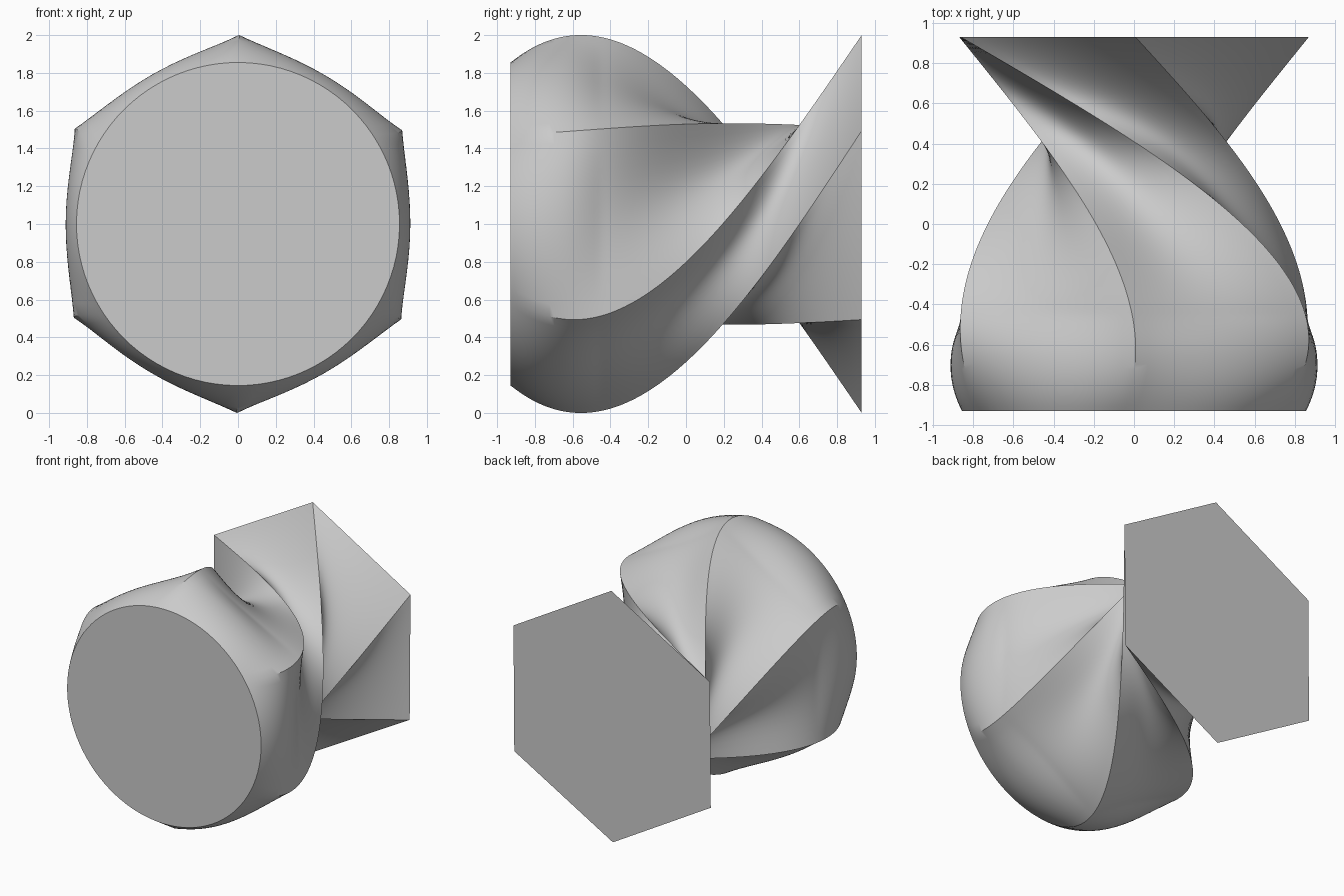
import bpy, bmesh, math
from mathutils import Vector

cube = bpy.data.objects.get("Cube")
if cube:
    bpy.data.objects.remove(cube, do_unlink=True)

BACK, FRONT, CENTRE = 0.93, -0.93, 1.0
PER_SIDE, RINGS = 16, 80

grey = bpy.data.materials.new("plain grey")
grey.use_nodes = True
colour = (0.6, 0.6, 0.6, 1)
grey.diffuse_color = colour
grey.node_tree.nodes["Principled BSDF"].inputs["Base Color"].default_value = colour


def polar(angle, radius=1.0):
    return Vector((radius * math.cos(angle), radius * math.sin(angle)))


def section_point(i, roundness, hollow):
    """Point i of a unit section: hexagon to circle, hollowed beside each crease."""
    angle = math.radians(89.6) + i * math.tau / (6 * PER_SIDE)
    q = (i % PER_SIDE) / PER_SIDE
    flat = math.cos(math.pi / 6) / math.cos((q - 0.5) * math.pi / 3)
    dent = 6.75 * (1 - q) * q * q
    return angle, flat + (1 - flat) * roundness - hollow * dent


def ring(bm, y):
    # each point slides along a slightly bowed chord, a third of a turn round
    u = (BACK - y) / 1.505
    s = 1.5 * u - 0.5 * u ** 3
    bow = 0.035 * math.sin(math.pi * u)
    t = min(max((-0.45 - y) / 0.48, 0), 1)
    roundness = t ** 1.1
    h = min(max((0.85 - y) / 1.5, 0), 1)
    hollow = 0.11 * math.sin(math.pi * h) ** 2
    verts = []
    for i in range(6 * PER_SIDE):
        a, r = section_point(i, roundness, hollow)
        p = polar(a, r).lerp(polar(a - math.tau / 3, r), s)
        p += polar(a - math.pi / 3, r * bow)
        verts.append(bm.verts.new((p.x, y, CENTRE + p.y)))
    return verts


# twisted loft from the hexagonal back to the round front
bm = bmesh.new()
rings = [ring(bm, BACK + (FRONT - BACK) * k / RINGS) for k in range(RINGS + 1)]
for a, b in zip(rings, rings[1:]):
    for i in range(len(a)):
        j = (i + 1) % len(a)
        bm.faces.new((a[i], a[j], b[j], b[i]))
# flat end caps
bm.faces.new(rings[0])
bm.faces.new(rings[-1])
bmesh.ops.recalc_face_normals(bm, faces=bm.faces)

mesh = bpy.data.meshes.new("twisted_loft")
bm.to_mesh(mesh)
bm.free()
mesh.materials.append(grey)
loft = bpy.data.objects.new("twisted_loft", mesh)
bpy.context.collection.objects.link(loft)
bpy.context.view_layer.objects.active = loft
loft.select_set(True)
bpy.ops.object.shade_smooth_by_angle(angle=math.radians(30))
